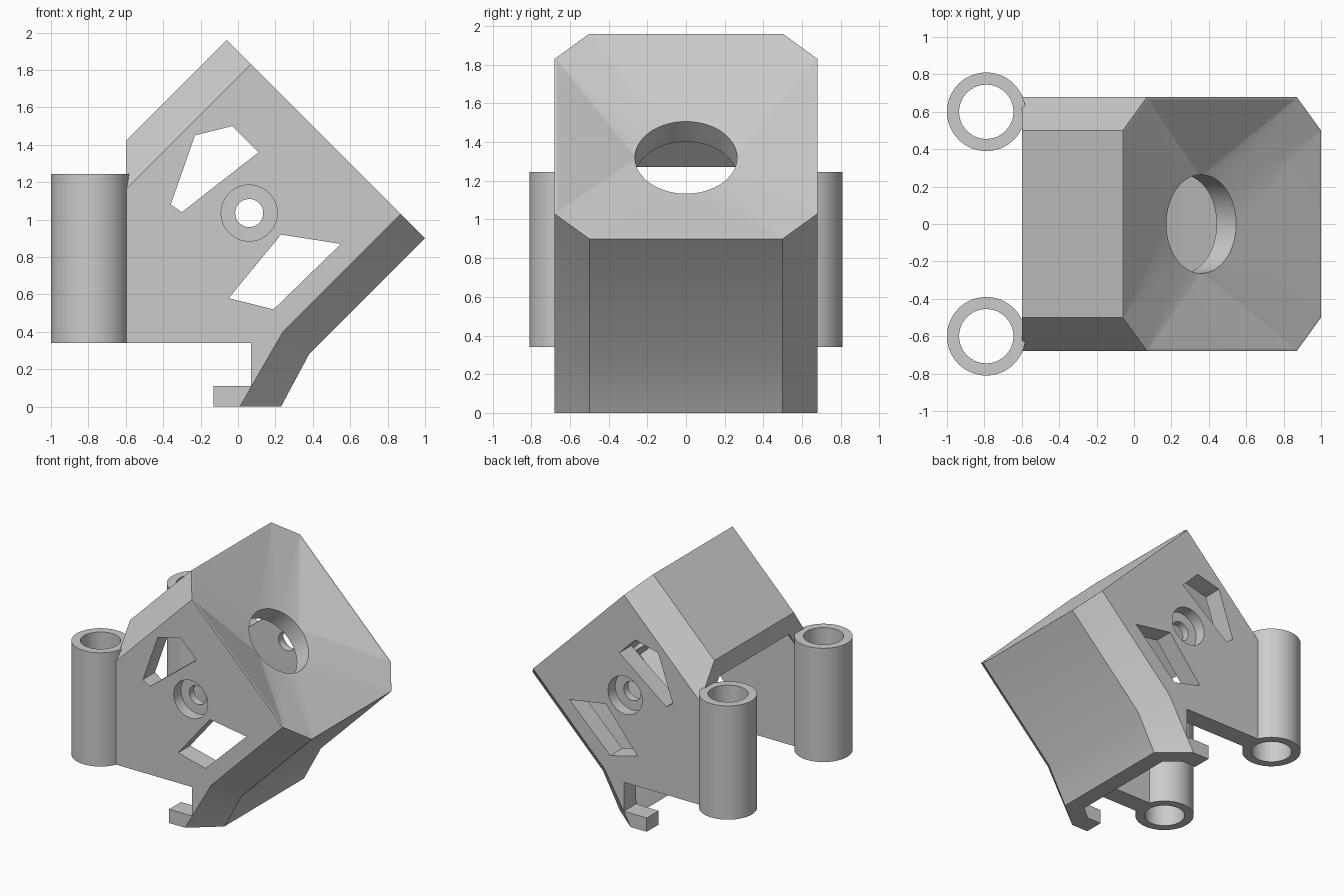
import bpy, bmesh, math
from mathutils import Vector

default = bpy.data.objects.get("Cube")
if default:
    bpy.data.objects.remove(default, do_unlink=True)

grey = bpy.data.materials.new("plain grey")
grey.use_nodes = True
colour = (0.6, 0.6, 0.6, 1)
grey.diffuse_color = colour
grey.node_tree.nodes["Principled BSDF"].inputs["Base Color"].default_value = colour


def make_object(name, bm):
    bmesh.ops.recalc_face_normals(bm, faces=bm.faces)
    mesh = bpy.data.meshes.new(name)
    bm.to_mesh(mesh)
    bm.free()
    mesh.materials.append(grey)
    obj = bpy.data.objects.new(name, mesh)
    bpy.context.scene.collection.objects.link(obj)
    return obj


def loft(name, rings, closed=False):
    """Skin matching rings; cap the ends, or join last to first."""
    bm = bmesh.new()
    rows = [[bm.verts.new(p) for p in ring] for ring in rings]
    pairs = list(zip(rows, rows[1:]))
    if closed:
        pairs.append((rows[-1], rows[0]))
    else:
        bm.faces.new(rows[0])
        bm.faces.new(rows[-1])
    n = len(rows[0])
    for a, b in pairs:
        for i in range(n):
            j = (i + 1) % n
            bm.faces.new((a[i], a[j], b[j], b[i]))
    return make_object(name, bm)


def at_y(profile, y):
    return [(x, y, z) for x, z in profile]


def circle(cx, cy, r, n=64):
    return [(cx + r * math.cos(math.tau * i / n),
             cy + r * math.sin(math.tau * i / n)) for i in range(n)]


def chamfered(name, side, middle, y_side, y_mid):
    return loft(name, [at_y(side, -y_side), at_y(middle, -y_mid),
                       at_y(middle, y_mid), at_y(side, y_side)])


def prism(name, profile, y0, y1):
    return loft(name, [at_y(profile, y0), at_y(profile, y1)])


# Tilted front face: coordinates across, along the slope, and depth inward
slope = Vector((1, 0, -1)).normalized()
inward = Vector((-1, 0, -1)).normalized()
centre = Vector((0.47, 0, 1.43))


def on_face(y, s, depth):
    return centre + Vector((0, y, 0)) + slope * s + inward * depth


# Outer housing with chamfered sides and two small feet
foot = [(-0.13, 0), (-0.13, 0.11), (0.07, 0.11), (0.07, 0.34), (-0.6, 0.34)]
body = chamfered(
    "housing",
    [(0.07, 1.83), (0.87, 1.03), (0.24, 0.4), (0.01, 0)] + foot + [(-0.6, 1.16)],
    [(-0.06, 1.96), (1, 0.9), (0.38, 0.28), (0.23, 0)] + foot + [(-0.6, 1.42)],
    0.68, 0.5)

# Hollow interior, open at the back and below
cutters = [chamfered(
    "interior_cutter",
    [(-0.135, 1.605), (0.645, 0.825), (0.186, 0.366), (-0.117, -0.2), (-1, -0.2), (-1, 0.74)],
    [(-0.2, 1.67), (0.71, 0.76), (0.273, 0.323), (-0.007, -0.2), (-1, -0.2), (-1, 0.87)],
    0.53, 0.436)]

# Funnel from the octagonal rim to a round opening
octagon = [(sy * y, ss * s) for sy in (-1, 1) for ss in (-1, 1)
           for y, s in ((0.5, 0.75), (0.68, 0.57))]
bm = bmesh.new()
for y, s in octagon:
    bm.verts.new(on_face(y * 0.995, s * 0.995, -0.004))
for y, s in circle(0, 0, 0.265):
    bm.verts.new(on_face(y, s, 0.156))
bmesh.ops.convex_hull(bm, input=bm.verts)
cutters.append(make_object("funnel_cutter", bm))
cutters.append(loft("opening_cutter", [
    [on_face(y, s, d) for y, s in circle(0, 0, 0.264)] for d in (0.1, 0.4)]))

# Side windows, pivot holes and their counterbores
upper = [(-0.23, 1.45), (-0.03, 1.5), (0.11, 1.36), (-0.3, 1.04), (-0.36, 1.08)]
lower = [(0.23, 0.92), (0.55, 0.87), (0.19, 0.52), (-0.05, 0.58)]
cutters.append(prism("upper_window_cutter", upper, -1, 1))
cutters.append(prism("lower_window_cutter", lower, -1, 1))
cutters.append(prism("pivot_cutter", circle(0.06, 1.035, 0.075), -1, 1))
for side in (-1, 1):
    cutters.append(prism("counterbore_cutter", circle(0.06, 1.035, 0.15),
                         side * 0.59, side * 1))

for cutter in cutters:
    mod = body.modifiers.new(cutter.name, "BOOLEAN")
    mod.operation = "DIFFERENCE"
    mod.solver = "EXACT"
    mod.object = cutter
bpy.context.view_layer.update()
cut_mesh = bpy.data.meshes.new_from_object(
    body.evaluated_get(bpy.context.evaluated_depsgraph_get()))
body.modifiers.clear()
body.data = cut_mesh
for cutter in cutters:
    bpy.data.objects.remove(cutter, do_unlink=True)

# Vertical mounting tubes at the back corners
parts = [body]
for name, y in (("left_tube", 0.6), ("right_tube", -0.6)):
    rings = [[(px, py, z) for px, py in circle(-0.79, y, r)]
             for r, z in ((0.21, 0.34), (0.21, 1.245), (0.145, 1.245), (0.145, 0.34))]
    parts.append(loft(name, rings, closed=True))

bpy.ops.object.select_all(action="DESELECT")
for part in parts:
    part.select_set(True)
bpy.context.view_layer.objects.active = body
bpy.ops.object.shade_smooth_by_angle(angle=math.radians(20))
